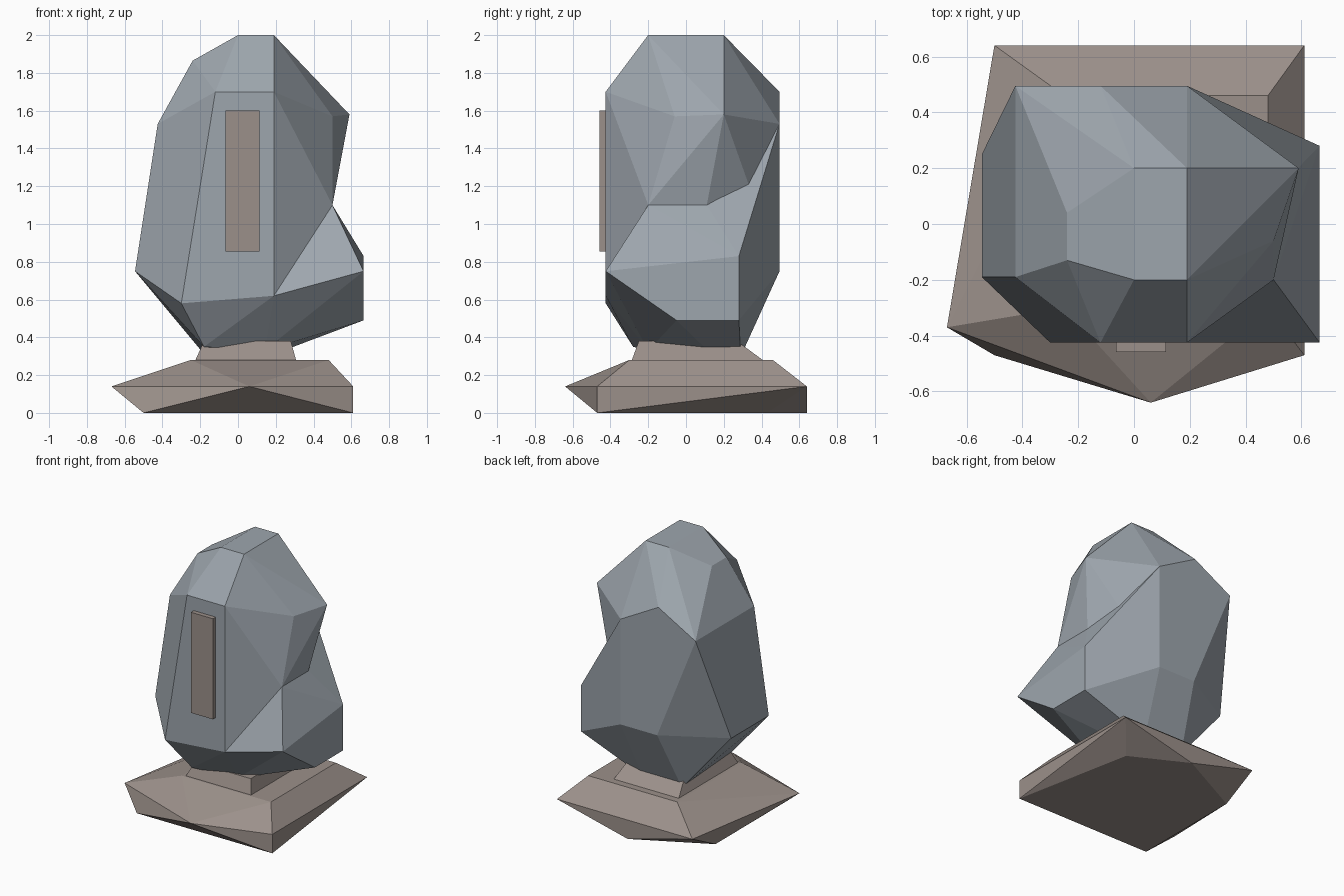
import bpy, bmesh

if "Cube" in bpy.data.objects:
    bpy.data.objects.remove(bpy.data.objects["Cube"])


def material(name, rgb):
    m = bpy.data.materials.new(name)
    m.diffuse_color = (*rgb, 1.0)
    m.use_nodes = True
    m.node_tree.nodes["Principled BSDF"].inputs["Base Color"].default_value = m.diffuse_color
    return m


STONE = material("blue grey stone", (0.34, 0.38, 0.42))
TAUPE = material("taupe stone", (0.33, 0.28, 0.255))


def hull(name, points, mat):
    """Chiselled block: flat-faced convex hull of a few corner points."""
    bm = bmesh.new()
    for p in points:
        bm.verts.new(p)
    bmesh.ops.convex_hull(bm, input=bm.verts[:])
    bmesh.ops.delete(bm, geom=[v for v in bm.verts if not v.link_faces], context='VERTS')
    bmesh.ops.dissolve_limit(bm, angle_limit=0.02, verts=bm.verts[:], edges=bm.edges[:])
    bmesh.ops.recalc_face_normals(bm, faces=bm.faces[:])
    mesh = bpy.data.meshes.new(name)
    bm.to_mesh(mesh)
    bm.free()
    mesh.materials.append(mat)
    obj = bpy.data.objects.new(name, mesh)
    bpy.context.collection.objects.link(obj)
    return obj


def ring(z, corners):
    return [(x, y, z) for x, y in corners]


# Corners shared by the main block and its shoulder
notch = [(0.5, -0.2, 1.1), (0.5, 0.11, 1.1)]
back_edge = [(0.19, 0.495, 1.53), (0.19, 0.495, 0.75)]
underside = [(0.14, -0.2, 0.33), (0.28, 0.1, 0.345), (0.15, 0.29, 0.30)]
front_low = [(0.19, -0.425, 0.62)]

# Main standing block
block = hull("standing_stone",
             ring(2.0, [(0, -0.2), (0.19, -0.2), (0.19, 0.2), (0, 0.2)])
             + ring(1.865, [(-0.24, -0.13), (-0.24, 0.04)])
             + ring(1.7, [(-0.12, -0.425), (0.19, -0.425), (-0.12, 0.495)])
             + [(0.59, 0.2, 1.58), (0.5, -0.06, 1.57)]
             + ring(1.53, [(-0.425, -0.19), (-0.425, 0.495)])
             + ring(0.75, [(-0.545, -0.19), (-0.545, 0.25), (-0.11, 0.495)])
             + [(-0.3, -0.425, 0.58), (-0.18, -0.28, 0.35), (-0.17, 0.29, 0.30)]
             + notch + back_edge + underside + front_low, STONE)

# Lower right shoulder, merged into the block
shoulder = hull("shoulder_helper",
                [(0.665, -0.425, 0.75), (0.665, 0.28, 0.83),
                 (0.665, -0.05, 0.49), (0.665, 0.28, 0.49)]
                + notch + back_edge + underside + front_low, STONE)
shoulder.hide_render = True
union = block.modifiers.new("merge shoulder", 'BOOLEAN')
union.operation = 'UNION'
union.solver = 'EXACT'
union.object = shoulder
bpy.context.view_layer.objects.active = block
block.select_set(True)
bpy.ops.object.modifier_apply(modifier=union.name)
bpy.data.objects.remove(shoulder)

# Rough foundation slab
hull("base_slab",
     ring(0.0, [(-0.5, -0.47), (0.61, -0.47), (0.43, 0.43), (0.03, 0.64), (-0.5, 0.37)])
     + ring(0.14, [(-0.67, -0.37), (0.06, -0.64), (0.61, -0.47), (0.61, 0.64), (-0.5, 0.64)])
     + ring(0.28, [(-0.25, -0.3), (0.48, -0.3), (0.48, 0.46), (-0.25, 0.46)]), TAUPE)

# Neck between slab and stone
hull("neck",
     ring(0.27, [(-0.23, -0.29), (0.31, -0.29), (0.31, 0.42), (-0.23, 0.42)])
     + ring(0.38, [(-0.18, -0.25), (0.28, -0.25), (0.28, 0.27), (-0.18, 0.27)]), TAUPE)

# Upright plaque on the front
hull("plaque", [(x, y, z) for x in (-0.065, 0.115) for y in (-0.458, -0.42)
                for z in (0.855, 1.6)], TAUPE)
